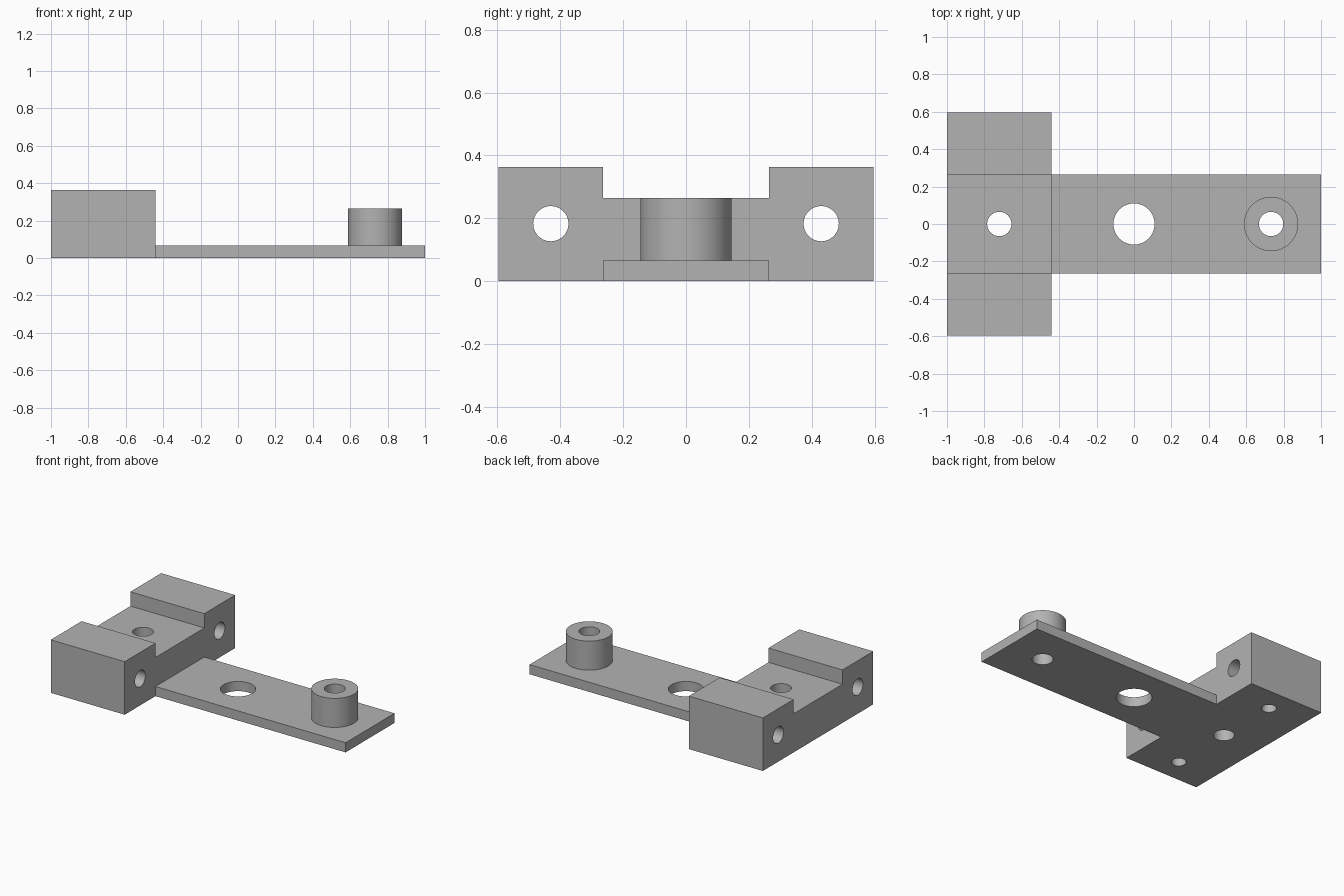
import bpy, bmesh, math
from mathutils import Matrix, Vector

cube = bpy.data.objects.get("Cube")
if cube:
    bpy.data.objects.remove(cube, do_unlink=True)

# Single plain grey
grey = bpy.data.materials.new("plain grey")
grey.use_nodes = True
colour = (0.45, 0.45, 0.45, 1)
grey.diffuse_color = colour
grey.node_tree.nodes["Principled BSDF"].inputs["Base Color"].default_value = colour

# Main dimensions
BACK, STEP, TIP = -1.0, -0.44, 1.0
HALF_BLOCK, HALF_ARM = 0.597, 0.264
ARM_TOP, CHANNEL, BLOCK_TOP = 0.066, 0.265, 0.363
MOUNT_X, BOSS_X = -0.72, 0.733
BORE_Y, BORE_Z = 0.43, 0.183


def make_object(name, bm):
    bmesh.ops.recalc_face_normals(bm, faces=bm.faces)
    mesh = bpy.data.meshes.new(name)
    bm.to_mesh(mesh)
    bm.free()
    mesh.materials.append(grey)
    obj = bpy.data.objects.new(name, mesh)
    bpy.context.collection.objects.link(obj)
    return obj


def extrude_along_x(name, profile, x0, x1):
    bm = bmesh.new()
    face = bm.faces.new([bm.verts.new((x0, y, z)) for y, z in profile])
    result = bmesh.ops.extrude_face_region(bm, geom=[face])
    verts = [v for v in result["geom"] if isinstance(v, bmesh.types.BMVert)]
    bmesh.ops.translate(bm, verts=verts, vec=(x1 - x0, 0, 0))
    return make_object(name, bm)


def cylinder(name, radius, start, end):
    start, end = Vector(start), Vector(end)
    axis = end - start
    turn = axis.to_track_quat("Z", "Y").to_matrix().to_4x4()
    bm = bmesh.new()
    bmesh.ops.create_cone(bm, cap_ends=True, segments=64, radius1=radius,
                          radius2=radius, depth=axis.length,
                          matrix=Matrix.Translation((start + end) / 2) @ turn)
    return make_object(name, bm)


def drill(obj, radius, start, end):
    cutter = cylinder("drill", radius, start, end)
    cutter.hide_render = True
    mod = obj.modifiers.new("hole", "BOOLEAN")
    mod.operation, mod.solver, mod.object = "DIFFERENCE", "EXACT", cutter
    with bpy.context.temp_override(object=obj, active_object=obj):
        bpy.ops.object.modifier_apply(modifier=mod.name)
    bpy.data.objects.remove(cutter, do_unlink=True)


def drill_down(obj, radius, x, y=0, top=1):
    drill(obj, radius, (x, y, -0.1), (x, y, top))


# Mounting block with a channel across its top
half = [(HALF_BLOCK, 0), (HALF_BLOCK, BLOCK_TOP),
        (HALF_ARM, BLOCK_TOP), (HALF_ARM, CHANNEL)]
block = extrude_along_x("mounting_block",
                        half + [(-y, z) for y, z in reversed(half)], BACK, STEP)
drill_down(block, 0.065, MOUNT_X)
for side in (-1, 1):
    y = side * BORE_Y
    # Lengthwise bore, and a set screw hole rising into it from below
    drill(block, 0.056, (BACK - 0.1, y, BORE_Z), (STEP + 0.1, y, BORE_Z))
    drill_down(block, 0.046, MOUNT_X, y, BORE_Z)

# Flat arm
arm = extrude_along_x("arm_plate", [(HALF_ARM, 0), (HALF_ARM, ARM_TOP),
                                    (-HALF_ARM, ARM_TOP), (-HALF_ARM, 0)], STEP, TIP)
drill_down(arm, 0.11, 0)
drill_down(arm, 0.065, BOSS_X)

# Hollow boss at the tip
boss = cylinder("boss", 0.145, (BOSS_X, 0, ARM_TOP), (BOSS_X, 0, CHANNEL))
drill_down(boss, 0.065, BOSS_X)

# Smooth round walls, crisp edges
bpy.ops.object.select_all(action="DESELECT")
for obj in (block, arm, boss):
    obj.select_set(True)
bpy.context.view_layer.objects.active = block
bpy.ops.object.shade_smooth_by_angle(angle=math.radians(30))
